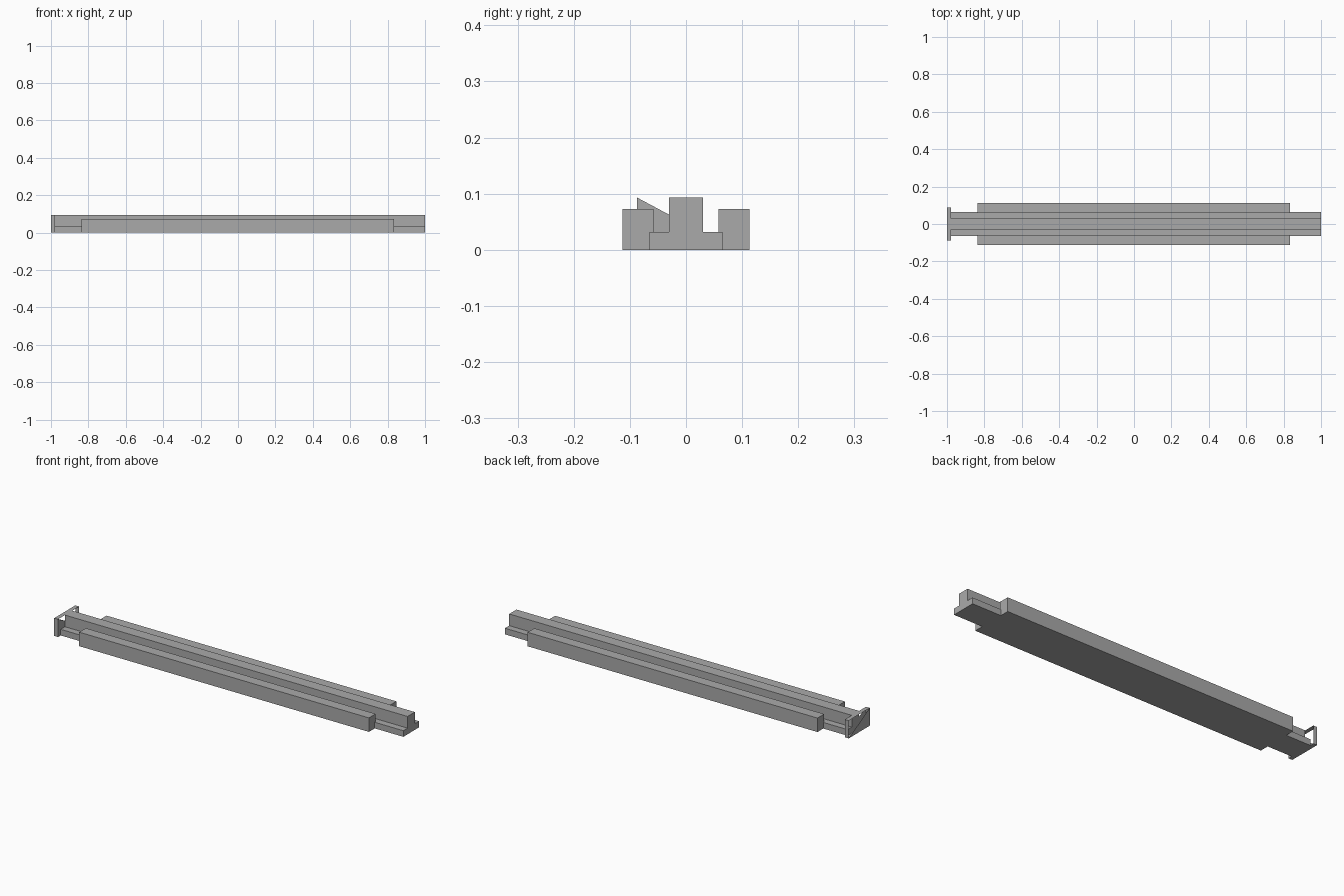
import bpy
import bmesh

cube = bpy.data.objects.get("Cube")
if cube:
    bpy.data.objects.remove(cube, do_unlink=True)

# Single grey material
grey = bpy.data.materials.new("plain grey")
grey.use_nodes = True
colour = (0.4, 0.4, 0.4, 1)
grey.diffuse_color = colour
grey.node_tree.nodes["Principled BSDF"].inputs["Base Color"].default_value = colour


def add_object(name, bm):
    mesh = bpy.data.meshes.new(name)
    bm.to_mesh(mesh)
    bm.free()
    mesh.materials.append(grey)
    obj = bpy.data.objects.new(name, mesh)
    bpy.context.collection.objects.link(obj)
    return obj


def extrude_profile(name, profile, x_start, x_end):
    """Sweep a closed (y, z) outline along x."""
    bm = bmesh.new()
    face = bm.faces.new([bm.verts.new((x_start, y, z)) for y, z in profile])
    swept = bmesh.ops.extrude_face_region(bm, geom=[face], use_keep_orig=True)
    moved = [v for v in swept["geom"] if isinstance(v, bmesh.types.BMVert)]
    bmesh.ops.translate(bm, vec=(x_end - x_start, 0, 0), verts=moved)
    bmesh.ops.recalc_face_normals(bm, faces=bm.faces)
    return bm


def rectangle(y0, y1, z1):
    return [(y0, 0), (y1, 0), (y1, z1), (y0, z1)]


TOP = 0.093
INNER_END = -0.978

# Central rail: wide foot with a tall rib
half = [(0.065, 0), (0.065, 0.032), (0.03, 0.032), (0.03, TOP)]
rail = half + [(-y, z) for y, z in reversed(half)]
add_object("central_rail", extrude_profile("central_rail", rail, INNER_END, 1))

# Side bars, one on each side of the rail
for name, side in (("front_side_bar", -1), ("back_side_bar", 1)):
    y0, y1 = sorted((side * 0.058, side * 0.113))
    add_object(name, extrude_profile(name, rectangle(y0, y1, 0.073), -0.838, 0.835))

# End plate: a thin frame whose broad faces are filled only below the diagonal
bm = extrude_profile("end_plate", rectangle(-0.087, 0.087, TOP), -1, INNER_END)
for face in [f for f in bm.faces if abs(f.normal.x) > 0.9]:
    front_top = next(v for v in face.verts if v.co.y < 0 and v.co.z > 0)
    back_foot = next(v for v in face.verts if v.co.y > 0 and v.co.z < 0.01)
    bmesh.utils.face_split(face, front_top, back_foot)
bm.normal_update()
open_faces = [f for f in bm.faces if abs(f.normal.x) > 0.9
              and f.calc_center_median().z > TOP / 2]
bmesh.ops.delete(bm, geom=open_faces, context="FACES_ONLY")
add_object("end_plate", bm)
